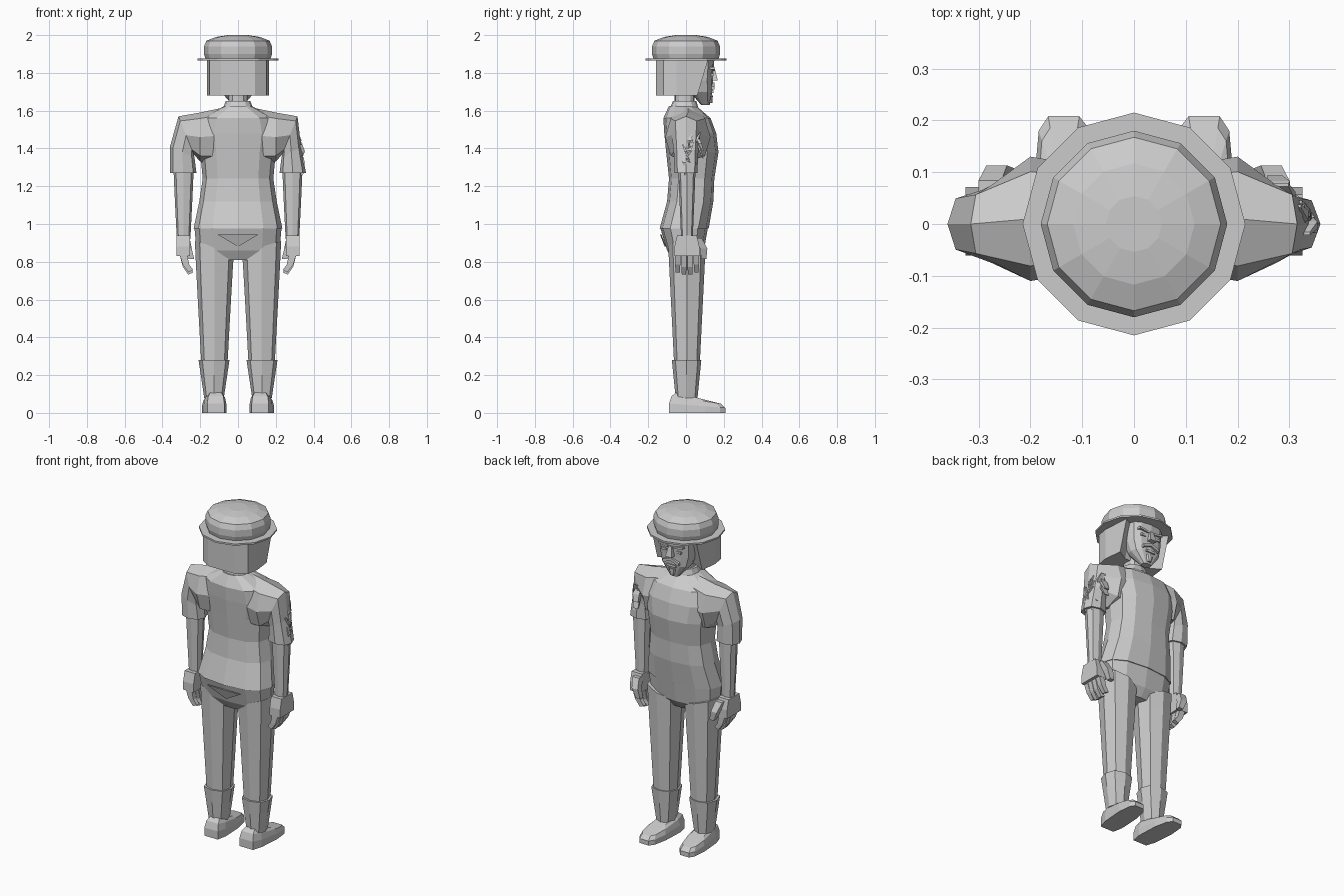
import bpy
import bmesh
import random
from math import cos, sin, pi, sqrt, copysign

old = bpy.data.objects.get("Cube")
if old:
    bpy.data.objects.remove(old, do_unlink=True)

shade = 0.6
grey = bpy.data.materials.new("plain_grey")
grey.use_nodes = True
grey.diffuse_color = (shade, shade, shade, 1)
shader = grey.node_tree.nodes["Principled BSDF"]
shader.inputs["Base Color"].default_value = grey.diffuse_color


def skin(name, rings, side=1):
    """Bridge equal-length point rings into one faceted, closed solid."""
    bm = bmesh.new()
    loops = [[bm.verts.new((side * x, y, z)) for x, y, z in ring] for ring in rings]
    for lower, upper in zip(loops, loops[1:]):
        for i in range(len(lower)):
            bm.faces.new((lower[i - 1], lower[i], upper[i], upper[i - 1]))
    bm.faces.new(loops[0])
    bm.faces.new(loops[-1])
    bmesh.ops.recalc_face_normals(bm, faces=bm.faces)
    mesh = bpy.data.meshes.new(name)
    bm.to_mesh(mesh)
    bm.free()
    mesh.materials.append(grey)
    obj = bpy.data.objects.new(name, mesh)
    bpy.context.collection.objects.link(obj)


def cross_section(sides, x, y, z, width, depth, rise=0):
    """Squarish oval about a centre; rise tilts its outer end upward."""
    points = []
    for i in range(sides):
        if sides == 4:
            angle = pi * (i + 0.5) / 2
            across, along = cos(angle) * sqrt(2), sin(angle) * sqrt(2)
        else:
            angle = 2 * pi * i / sides
            across, along = (copysign(abs(v) ** 0.8, v) for v in (cos(angle), sin(angle)))
        points.append((x + width * across, y + depth * along, z + rise * across))
    return points


def tube(name, sections, sides=8, side=1):
    skin(name, [cross_section(sides, *section) for section in sections], side)


def body(name, sections, sides=12):
    """Centred tube; each section gives height, half width, back y and front y."""
    tube(name, [(0, (back + front) / 2, z, width, (front - back) / 2)
                for z, width, back, front in sections], sides)


def block(name, centre, width, depth, height, side=1, rise=0):
    x, y, z = centre
    tube(name, [(x, y, z + step * height, width, depth, rise) for step in (-1, 1)], 4, side)


def lathe(name, profile, sides=12):
    angles = [2 * pi * i / sides for i in range(sides)]
    skin(name, [[(radius * sin(a), radius * cos(a), z) for a in angles] for radius, z in profile])


def mirrored_outline(half):
    return half + [(-x, y) for x, y in reversed(half)]


# Hat
brim_height, brim_radius, crown_radius = 1.87, 0.215, 0.18
lathe("hat_crown", [(crown_radius * scale, z) for scale, z in
                    ((0.95, brim_height), (1, 1.9), (1, 1.94), (0.93, 1.97), (0.65, 1.99), (0.3, 2))])
lathe("hat_brim", [(brim_radius, brim_height + step) for step in (-0.005, 0.005)])


# Bobbed hair with a recessed front that slopes forward toward the hat
def hair_ring(z):
    front = 0.06 + (z - 1.68) * 0.3
    outline = mirrored_outline([(0.08, front - 0.04), (0.15, front), (0.163, -0.05), (0.15, -0.12), (0.09, -0.16)])
    return [(x, y, z) for x, y in outline]


skin("hair", [hair_ring(1.68), hair_ring(brim_height)])

# Head, neck and collar
body("face", [(1.63, 0.03, 0.08, 0.125), (1.7, 0.09, 0.02, 0.14),
              (1.76, 0.105, 0, 0.142), (brim_height, 0.11, 0, 0.15)])
body("neck", [(z, 0.05, -0.06, 0.045) for z in (1.58, 1.72)])
body("collar", [(1.6, 0.085, -0.09, 0.07), (1.65, 0.065, -0.07, 0.055)])
body("nose", [(1.76, 0.022, 0.1, 0.168), (1.82, 0.01, 0.1, 0.153)], 4)
body("chin_beard", [(1.64, 0.012, 0.1, 0.14), (1.68, 0.028, 0.09, 0.142)])
block("mouth", (0, 0.12, 1.7), 0.03, 0.025, 0.007)

# Shirt and hips
hem, hem_width = 0.975, 0.235
body("shirt", [(hem, hem_width, -0.14, 0.12), (1.12, 0.205, -0.1, 0.145), (1.24, 0.187, -0.09, 0.15),
               (1.38, 0.2, -0.105, 0.172), (1.48, 0.22, -0.115, 0.16), (1.56, 0.2, -0.12, 0.13),
               (1.625, 0.07, -0.09, 0.055)])
body("hips", [(0.81, 0.15, -0.07, 0.06), (0.86, 0.22, -0.1, 0.095), (hem, 0.23, -0.135, 0.115)])

# Waist flap on the -y side
skin("waist_flap", [[(-0.11, y, 0.945), (0.11, y, 0.945), (0, y + 0.025, 0.88)]
                    for y in (-0.138, -0.13)])


def shoe_ring(level, grow):
    """Shoe outline scaled about the instep, sinking toward the toe."""
    outline = mirrored_outline([(0.045, -0.09), (0.06, -0.03), (0.062, 0.1), (0.05, 0.18), (0.03, 0.208)])
    return [(0.123 + x * grow + y * 0.06, 0.02 + (y - 0.02) * grow, level * (0.85 - y * 1.5))
            for x, y in outline]


for side, label in ((1, "left"), (-1, "right")):
    # Face details
    block(label + "_brow", (0.05, 0.12, 1.82), 0.03, 0.03, 0.006, side, rise=0.005)
    block(label + "_eye", (0.05, 0.12, 1.79), 0.016, 0.025, 0.007, side)
    block(label + "_moustache", (0.027, 0.12, 1.73), 0.027, 0.03, 0.009, side, rise=-0.01)

    # Trousers taper evenly toward the ankle; boots flare at the cuff
    tube(label + "_trouser_leg", [(0.125, 0.005, z, 0.055 + 0.055 * z, 0.055 + 0.05 * z, lift)
                                  for z, lift in ((0.26, 0), (0.42, 0), (0.6, 0), (0.78, 0.01), (0.88, 0.03))],
         side=side)
    tube(label + "_boot", [(0.127, 0.003, z, 0.04 + 0.15 * z, 0.05 + 0.1 * z)
                           for z in (0.08, 0.2, 0.28)], side=side)
    skin(label + "_shoe", [shoe_ring(0, 1), shoe_ring(0.05, 1), shoe_ring(0.09, 0.88), shoe_ring(0.11, 0.65)], side)

    # Shoulder and short sleeve, the left one torn inward
    torn = 0.013 if side > 0 else 0
    tube(label + "_sleeve", [(0.08, 0.01, 1.47, -0.02, 0.1, 0.15), (0.2, 0.01, 1.46, 0, 0.12, 0.13),
                             (0.275, 0, 1.47, 0.04, 0.075, 0.1),
                             (0.295 - torn, 0, 1.38, 0.065 - torn, 0.065, 0.03),
                             (0.29, 0, 1.27, 0.07, 0.06)], side=side)

    # Forearm, glove, curled fingers and thumb
    tube(label + "_forearm", [(0.288, 0.005, z, width, width * 0.85)
                              for z, width in ((0.92, 0.036), (1.12, 0.046), (1.3, 0.054))], side=side)
    tube(label + "_glove", [(0.29, 0.005, z, 0.035, depth)
                            for z, depth in ((0.83, 0.066), (0.88, 0.066), (0.94, 0.052))], 4, side)
    for finger in range(4):
        y = -0.044 + finger * 0.033
        drop = 0.012 if finger in (1, 2) else 0
        tube(f"{label}_finger_{finger}", [(0.29, y, 0.84, 0.02, 0.015),
                                          (0.275, y, 0.785 - drop, 0.017, 0.014),
                                          (0.25, y, 0.75 - drop, 0.013, 0.011, -0.006)], 4, side)
    tube(label + "_thumb", [(0.278, 0.062, 0.925, 0.022, 0.022), (0.265, 0.094, 0.87, 0.02, 0.019),
                            (0.247, 0.094, 0.815, 0.015, 0.014)], 4, side)

# Ragged cloth shreds on the torn sleeve
random.seed(4)
for shred in range(18):
    y, z = random.uniform(-0.01, 0.08), random.uniform(1.27, 1.46)
    x = 0.325 - max(0, y) * 0.7 - max(0, z - 1.42) * 0.25
    height, width = random.uniform(0.02, 0.045), random.uniform(0.003, 0.011)
    lean = random.uniform(-0.025, 0.025)
    tube(f"sleeve_shred_{shred}", [(x, y - lean, z - height, 0.015, width / 2),
                                   (x + 0.007, y, z, 0.022, width),
                                   (x, y + lean, z + height, 0.015, 0.003)], 4)
